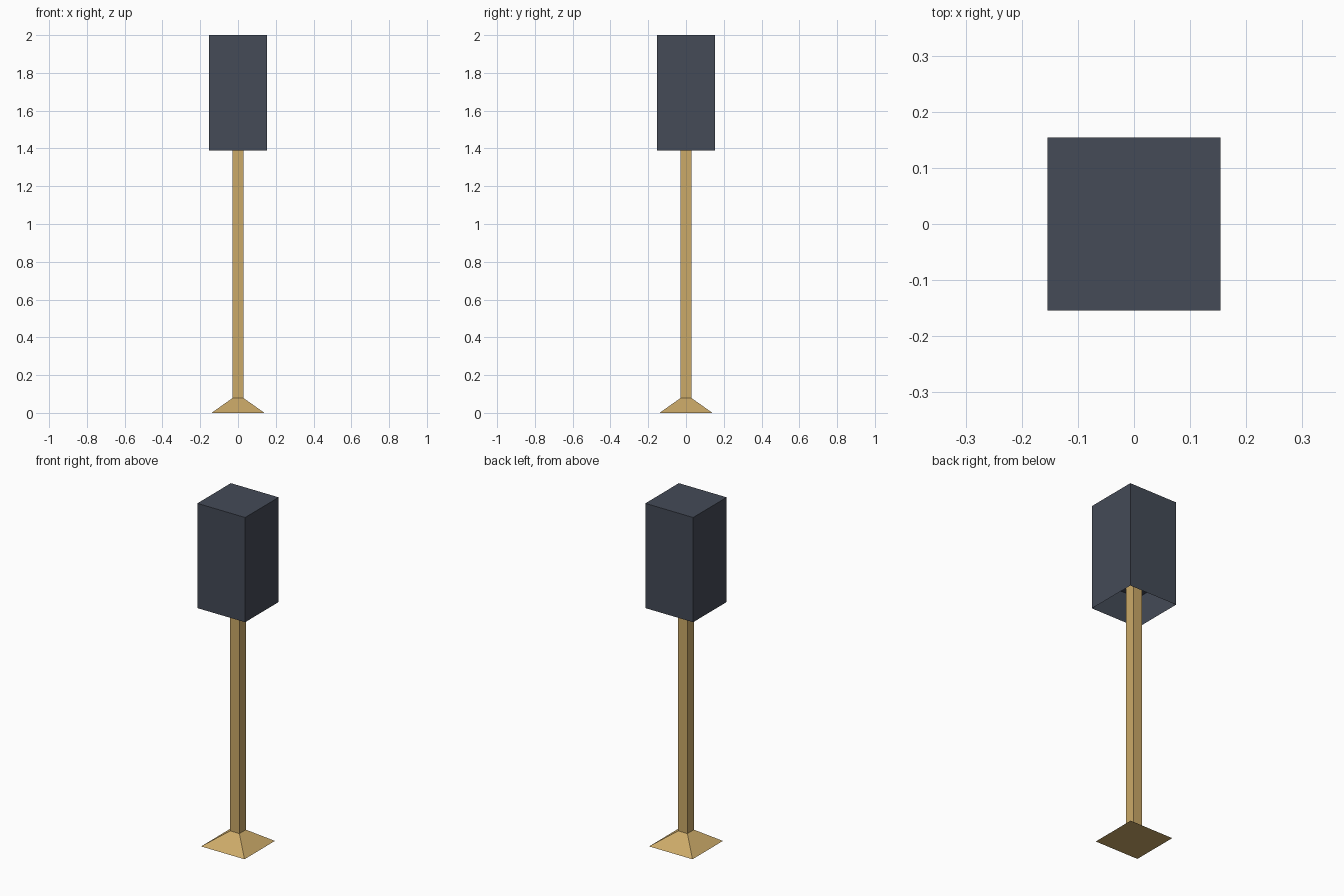
import bpy, bmesh
from mathutils import Matrix

if "Cube" in bpy.data.objects:
    bpy.data.objects.remove(bpy.data.objects["Cube"])


def material(name, rgb):
    mat = bpy.data.materials.new(name)
    mat.diffuse_color = (*rgb, 1.0)
    mat.use_nodes = True
    mat.node_tree.nodes["Principled BSDF"].inputs["Base Color"].default_value = mat.diffuse_color
    return mat


brass = material("warm_brass", (0.60, 0.40, 0.14))
charcoal = material("charcoal", (0.058, 0.069, 0.095))


def square_prism(bm, low_half, high_half, z0, z1):
    """Four-sided block, optionally tapered, between two heights."""
    bmesh.ops.create_cone(
        bm, cap_ends=True, segments=4,
        radius1=low_half * 2 ** 0.5, radius2=high_half * 2 ** 0.5, depth=z1 - z0,
        matrix=Matrix.Translation((0, 0, (z0 + z1) / 2)) @ Matrix.Rotation(0.7853981634, 4, 'Z'))
    # snap to exact half widths if the cone started on a different corner
    reach = max(abs(v.co.x) for v in bm.verts)
    if reach > max(low_half, high_half) * 1.1:
        bmesh.ops.rotate(bm, verts=bm.verts, matrix=Matrix.Rotation(0.7853981634, 3, 'Z'))


def finish(bm, name, mat):
    bmesh.ops.recalc_face_normals(bm, faces=bm.faces)
    mesh = bpy.data.meshes.new(name)
    bm.to_mesh(mesh)
    bm.free()
    mesh.materials.append(mat)
    obj = bpy.data.objects.new(name, mesh)
    bpy.context.collection.objects.link(obj)


# Sloped foot
bm = bmesh.new()
square_prism(bm, 0.14, 0.03, 0.0, 0.078)
finish(bm, "base", brass)

# Square pole, running up into the shade
bm = bmesh.new()
square_prism(bm, 0.03, 0.03, 0.078, 1.56)
finish(bm, "pole", brass)

# Shade: box with a thin rim and a recessed underside
bm = bmesh.new()
square_prism(bm, 0.154, 0.154, 1.39, 2.0)
bm.faces.ensure_lookup_table()
bottom = min(bm.faces, key=lambda f: f.calc_center_median().z)
bmesh.ops.inset_region(bm, faces=[bottom], thickness=0.01)
bmesh.ops.translate(bm, verts=bottom.verts, vec=(0, 0, 0.17))
mesh_normals_ok = bmesh.ops.recalc_face_normals(bm, faces=bm.faces)
finish(bm, "shade", charcoal)
